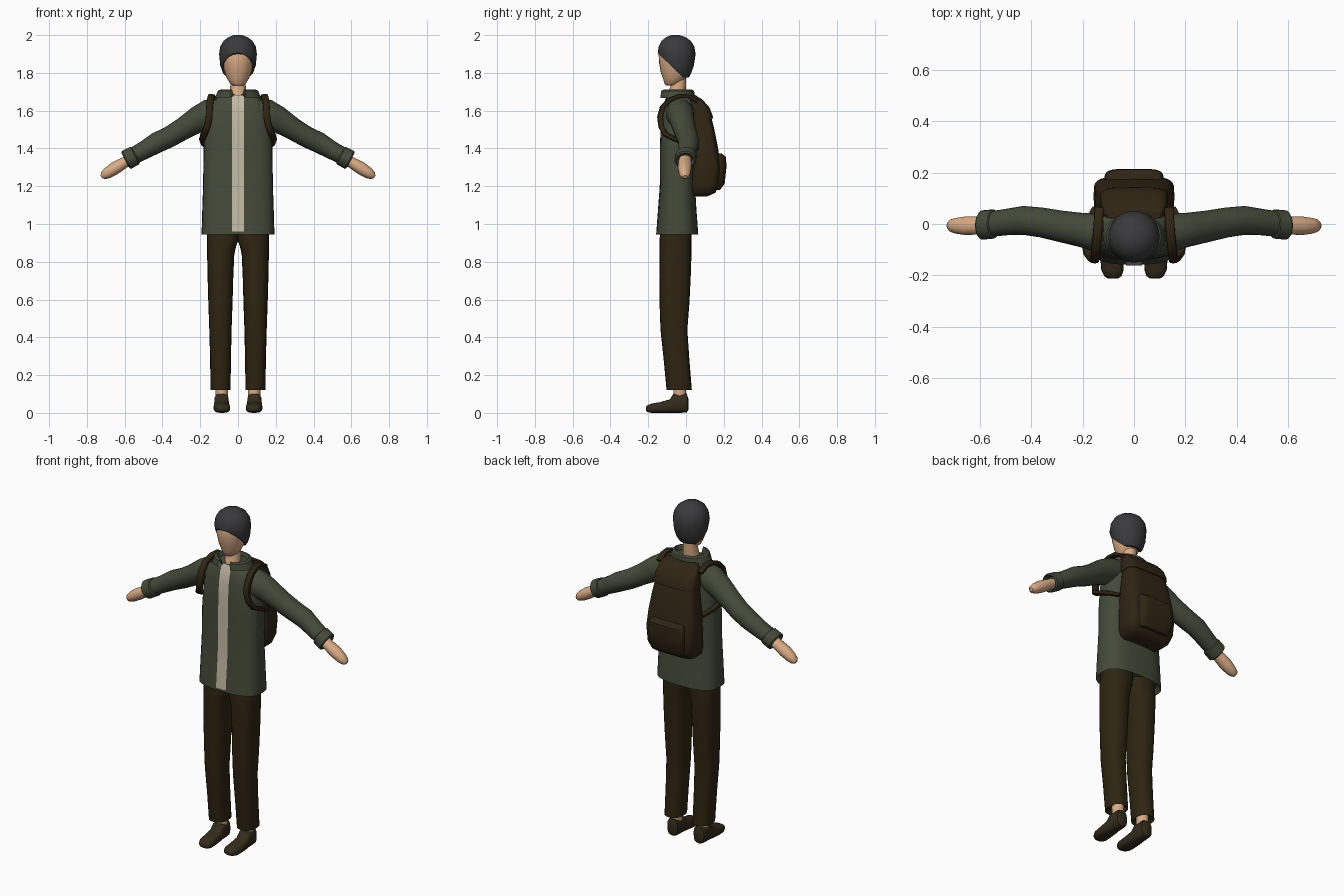
import bpy, bmesh, math
from mathutils import Vector

X, Y, Z = Vector((1, 0, 0)), Vector((0, 1, 0)), Vector((0, 0, 1))


def material(name, rgb):
    m = bpy.data.materials.new(name)
    m.diffuse_color = (*rgb, 1)
    return m


GREEN = material("jacket_green", (0.058, 0.069, 0.042))
CREAM = material("shirt_cream", (0.55, 0.49, 0.38))
SKIN = material("skin", (0.70, 0.41, 0.24))
HAIR = material("hair_charcoal", (0.042, 0.042, 0.045))
PANTS = material("trouser_brown", (0.027, 0.018, 0.006))
PACK = material("pack_brown", (0.029, 0.018, 0.007))
SHOE = material("shoe_brown", (0.033, 0.024, 0.011))


def finish(name, bm, mat, mirror=False):
    bmesh.ops.recalc_face_normals(bm, faces=bm.faces[:])
    me = bpy.data.meshes.new(name)
    bm.to_mesh(me)
    bm.free()
    me.materials.append(mat)
    ob = bpy.data.objects.new(name, me)
    bpy.context.collection.objects.link(ob)
    if mirror:
        ob.modifiers.new("mirror", 'MIRROR')
    return ob


def loft_mesh(stations, ref=Y, along=None, p=2.0, n=20):
    """Skin superellipse sections (x, y, z, ru, rv); rv lies along ref."""
    bm = bmesh.new()
    pts = [Vector(s[:3]) for s in stations]
    rings = []
    for i, s in enumerate(stations):
        t = along or (pts[min(i + 1, len(pts) - 1)] - pts[max(i - 1, 0)]).normalized()
        u = t.cross(ref).normalized()
        v = u.cross(t).normalized()
        ring = []
        for k in range(n):
            a = 2 * math.pi * k / n
            c, d = math.cos(a), math.sin(a)
            cu = math.copysign(abs(c) ** (2 / p), c)
            dv = math.copysign(abs(d) ** (2 / p), d)
            ring.append(bm.verts.new(pts[i] + u * s[3] * cu + v * s[4] * dv))
        rings.append(ring)
    for a, b in zip(rings, rings[1:]):
        for k in range(n):
            bm.faces.new((a[k], a[(k + 1) % n], b[(k + 1) % n], b[k]))
    bm.faces.new(rings[0])
    bm.faces.new(rings[-1])
    return bm


def loft(name, mat, stations, mirror=False, **kw):
    return finish(name, loft_mesh(stations, **kw), mat, mirror)


def upright(rows):
    """Rows of (z, y_front, y_back, half_width) to centred stations."""
    return [(0, (f + b) / 2, z, w, (b - f) / 2) for z, f, b, w in rows]


# Head and neck
loft("head", SKIN, [
    (0, -.075, 1.732, .024, .028), (0, -.070, 1.745, .042, .045),
    (0, -.061, 1.77, .058, .060), (0, -.055, 1.80, .070, .078),
    (0, -.055, 1.85, .082, .087), (0, -.053, 1.90, .089, .092),
    (0, -.050, 1.95, .074, .075)], along=Z, n=24)
loft("neck", SKIN, [
    (0, -.062, 1.64, .052, .050), (0, -.050, 1.68, .046, .047),
    (0, -.040, 1.74, .040, .040), (0, -.040, 1.80, .040, .040)], along=Z)

# Hair cap, trimmed along a sloping hairline
bm = loft_mesh([
    (0, -.030, 1.775, .060, .045), (0, -.036, 1.80, .080, .064),
    (0, -.045, 1.84, .094, .087), (0, -.050, 1.90, .100, .101),
    (0, -.050, 1.94, .094, .094), (0, -.052, 1.97, .076, .077),
    (0, -.054, 1.99, .049, .050), (0, -.055, 2.0, .022, .022)], along=Z, n=24)
bmesh.ops.bisect_plane(bm, geom=bm.verts[:] + bm.edges[:] + bm.faces[:],
                       plane_co=(0, -.15, 1.905), plane_no=(0, .69, .72), clear_inner=True)
bmesh.ops.holes_fill(bm, edges=[e for e in bm.edges if e.is_boundary])
finish("hair", bm, HAIR)

# Jacket body, hollow at the hem
body = upright([
    (.945, -.158, .065, .193), (1.08, -.148, .055, .189), (1.2, -.139, .048, .185),
    (1.4, -.138, .050, .182), (1.5, -.135, .055, .176), (1.58, -.130, .055, .168),
    (1.64, -.118, .050, .138), (1.68, -.100, .035, .100)])
loft("jacket_body", GREEN, upright([(.975, -.14, .045, .172)]) + body
     + upright([(1.69, -.085, .02, .07)]), along=Z, p=2.8, n=32)

# Shirt strip following the jacket front
bm = bmesh.new()
rows = []
for _, y, z, w, r in body:
    rows.append([bm.verts.new((x, y - r - .004, max(z, .96))) for x in (-.032, 0, .032)])
for a, b in zip(rows, rows[1:]):
    for k in range(2):
        bm.faces.new((a[k], a[k + 1], b[k + 1], b[k]))
finish("shirt_front", bm, CREAM)

# Folded collar, open at the front
bm = bmesh.new()
rows = []
for w, r, z in ((.122, .094, 1.668), (.107, .090, 1.705), (.092, .075, 1.712), (.068, .058, 1.66)):
    row = []
    for k in range(21):
        a = math.radians(-90 + 20 + 320 * k / 20)
        row.append(bm.verts.new((w * math.cos(a), -.047 + r * math.sin(a), z)))
    rows.append(row)
for a, b in zip(rows, rows[1:]):
    for k in range(20):
        bm.faces.new((a[k], a[k + 1], b[k + 1], b[k]))
finish("collar", bm, GREEN)

# Sleeves, cuffs and hands
loft("sleeve", GREEN, [
    (.10, -.035, 1.600, .070, .070), (.15, -.032, 1.583, .078, .074),
    (.21, -.022, 1.555, .070, .066), (.29, -.008, 1.505, .059, .061),
    (.36, .006, 1.463, .056, .058), (.43, .014, 1.430, .055, .056),
    (.50, .007, 1.389, .048, .051), (.575, -.003, 1.349, .044, .049)], mirror=True)
loft("cuff", GREEN, [
    (.540, .001, 1.366, .043, .048), (.546, .000, 1.363, .052, .057),
    (.590, -.004, 1.339, .053, .057), (.596, -.005, 1.336, .045, .049),
    (.580, -.004, 1.344, .032, .036)], mirror=True,
     along=Vector((.88, 0, -.47)).normalized())
loft("hand", SKIN, [
    (.55, -.004, 1.356, .028, .032), (.61, -.006, 1.320, .030, .035),
    (.65, -.007, 1.296, .034, .037), (.69, -.007, 1.270, .030, .031),
    (.712, -.006, 1.256, .022, .024), (.722, -.005, 1.249, .010, .013)],
     mirror=True, n=14)

# Trousers: two legs meeting at the hips
loft("trouser_leg", PANTS, [
    (.0925, -.036, .14, .042, .052), (.0925, -.036, .12, .053, .067),
    (.0925, -.050, .28, .055, .068), (.093, -.064, .44, .059, .071),
    (.093, -.061, .58, .064, .079), (.093, -.058, .72, .068, .083),
    (.0915, -.056, .84, .072, .085), (.087, -.055, .885, .078, .085),
    (.080, -.055, .92, .084, .085), (.078, -.050, 1.0, .084, .080)],
     mirror=True, along=Z, p=2.4)

# Ankles and shoes
loft("ankle", SKIN, [(.086, -.033, .06, .032, .034), (.086, -.033, .16, .034, .036)],
     mirror=True, along=Z, n=14)
loft("shoe", SHOE, [
    (.087, .012, .045, .022, .030), (.087, .004, .052, .034, .050),
    (.087, -.030, .054, .038, .054), (.087, -.066, .051, .039, .051),
    (.087, -.085, .036, .040, .036), (.086, -.140, .028, .044, .028),
    (.084, -.180, .025, .043, .025), (.082, -.202, .023, .034, .019),
    (.082, -.212, .021, .020, .011)], mirror=True, ref=Z, along=Y, p=2.8, n=16)

# Backpack: main bag, lid and rear pocket
loft("pack_bag", PACK, upright([
    (1.145, .03, .11, .11), (1.165, .02, .155, .138), (1.21, .02, .178, .152),
    (1.30, .03, .184, .157), (1.40, .03, .170, .150), (1.50, .03, .150, .137),
    (1.58, .03, .130, .125), (1.65, .03, .090, .110)]), along=Z, p=4.5, n=28)
loft("pack_lid", PACK, upright([
    (1.562, .03, .125, .120), (1.558, .025, .143, .133), (1.575, .025, .141, .133),
    (1.62, .02, .122, .128), (1.66, .02, .085, .120), (1.682, .02, .050, .105)]),
     along=Z, p=4.5, n=28)
loft("pack_pocket", PACK, upright([
    (1.18, .08, .180, .095), (1.215, .08, .205, .112), (1.30, .08, .214, .116),
    (1.355, .08, .212, .112), (1.372, .08, .190, .105)]), along=Z, p=5, n=28)

# Shoulder straps looping over the shoulder and back under the arm
loft("shoulder_strap", PACK, [
    (.135, .060, 1.650, .010, .018), (.138, .015, 1.677, .010, .018),
    (.142, -.040, 1.677, .011, .018), (.147, -.090, 1.655, .013, .018),
    (.151, -.125, 1.615, .015, .018), (.153, -.137, 1.565, .016, .018),
    (.163, -.131, 1.515, .015, .018), (.180, -.110, 1.475, .014, .018),
    (.190, -.060, 1.450, .012, .016), (.182, .000, 1.425, .012, .014),
    (.150, .060, 1.400, .010, .014)], mirror=True, ref=X, p=3.5, n=12)

# Smooth shading with sharp edges kept
for ob in bpy.data.objects:
    ob.select_set(True)
    bpy.context.view_layer.objects.active = ob
bpy.ops.object.shade_smooth_by_angle(angle=math.radians(42))
